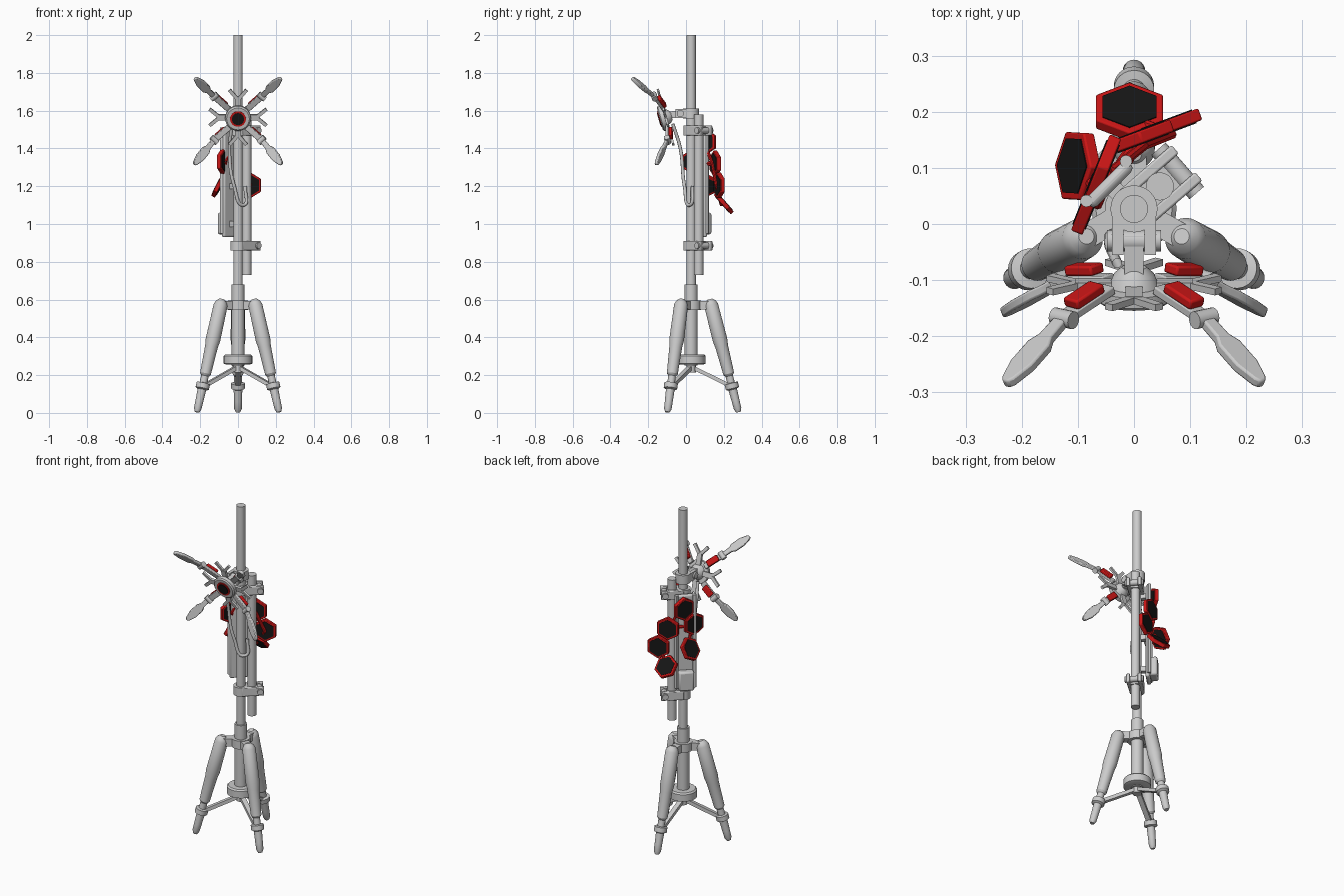
import bpy, bmesh, math
from mathutils import Vector as V, Matrix

if "Cube" in bpy.data.objects:
    bpy.data.objects.remove(bpy.data.objects["Cube"])


def material(name, rgb):
    m = bpy.data.materials.new(name)
    m.use_nodes = True
    m.diffuse_color = (*rgb, 1)
    m.node_tree.nodes["Principled BSDF"].inputs["Base Color"].default_value = (*rgb, 1)
    return m


GREY = material("light_grey", (0.6, 0.6, 0.6))
RED = material("red", (0.6, 0.008, 0.008))
BLACK = material("black", (0.008, 0.008, 0.008))
made = []


def finish(name, bm, mat):
    bmesh.ops.recalc_face_normals(bm, faces=bm.faces)
    me = bpy.data.meshes.new(name)
    bm.to_mesh(me)
    bm.free()
    me.materials.append(mat)
    ob = bpy.data.objects.new(name, me)
    bpy.context.collection.objects.link(ob)
    made.append(ob)
    return ob


def frame(origin, x_dir, hint):
    """Axes with x along x_dir and z as near to hint as possible."""
    x = V(x_dir).normalized()
    y = V(hint).cross(x).normalized()
    z = x.cross(y)
    m = Matrix((x, y, z)).transposed().to_4x4()
    m.translation = V(origin)
    return m


def lathe(name, p, q, profile, mat=GREY, n=24):
    """Turned part from p to q; profile is (fraction, radius)."""
    p, q = V(p), V(q)
    d = q - p
    m = frame(p, d, (1, 0.01, 0) if abs(d.normalized().x) < 0.8 else (0, 0, 1))
    bm = bmesh.new()
    rings = []
    for t, r in profile:
        rings.append([bm.verts.new(m @ V((t * d.length, r * math.cos(k * math.tau / n),
                                          r * math.sin(k * math.tau / n)))) for k in range(n)])
    for a, b in zip(rings, rings[1:]):
        for k in range(n):
            bm.faces.new((a[k], a[(k + 1) % n], b[(k + 1) % n], b[k]))
    bm.faces.new(rings[0])
    bm.faces.new(rings[-1])
    return finish(name, bm, mat)


def rod(name, p, q, r, mat=GREY, n=24):
    return lathe(name, p, q, [(0, r), (1, r)], mat, n)


def prism(name, m, outline, thick, mat=GREY, bevel=0):
    """Outline in the local xy plane, thickened both ways along local z."""
    bm = bmesh.new()
    lo, hi = [[bm.verts.new(m @ V((x, y, s * thick / 2))) for x, y in outline] for s in (-1, 1)]
    bm.faces.new(lo)
    bm.faces.new(hi)
    for k in range(len(lo)):
        j = (k + 1) % len(lo)
        bm.faces.new((lo[k], lo[j], hi[j], hi[k]))
    ob = finish(name, bm, mat)
    if bevel:
        b = ob.modifiers.new("soft_edges", "BEVEL")
        b.width, b.segments = bevel, 2
    return ob


def bar(name, p, q, wide, thick, hint, mat=GREY, bevel=0):
    d = V(q) - V(p)
    w, l = wide / 2, d.length
    return prism(name, frame(p, d, hint), [(0, -w), (l, -w), (l, w), (0, w)], thick, mat, bevel)


# Main mast, sleeve and side pole
C = V((0, 0.027, 0))
S = V((0.046, 0.067, 0))
UP = V((0, 0, 1))
rod("main_mast", C + UP * 0.3, C + UP * 2, 0.025)
rod("mast_sleeve", C + UP * 0.25, C + UP * 0.68, 0.034)
lathe("base_collar", C + UP * 0.255, C + UP * 0.31, [(0, 0.06), (0.1, 0.076), (0.85, 0.076), (1, 0.068)])
rod("hinge_collar", C + UP * 0.545, C + UP * 0.595, 0.052)
rod("strut_hub", C + UP * 0.215, C + UP * 0.26, 0.025)
rod("side_pole", S + UP * 0.73, S + UP * 1.58, 0.025)

# Three tripod legs
for k in range(3):
    a = math.radians(90 + 120 * k)
    out = V((math.cos(a), math.sin(a), 0))
    top, foot = C + out * 0.098 + UP * 0.602, C + out * 0.251 + UP * 0.004
    lathe("tripod_leg", top, foot, [
        (0, 0.014), (0.02, 0.028), (0.05, 0.037), (0.36, 0.039), (0.42, 0.034), (0.66, 0.029),
        (0.68, 0.02), (0.74, 0.02), (0.745, 0.036), (0.79, 0.036), (0.8, 0.023),
        (0.9, 0.021), (0.97, 0.02), (1, 0.012)])
    bar("leg_hinge", C + out * 0.03 + UP * 0.57, C + out * 0.1 + UP * 0.57, 0.045, 0.045, UP)
    bar("leg_strut", C + out * 0.01 + UP * 0.24, C + out * 0.212 + UP * 0.14, 0.028, 0.02, UP)

# Two clamps joining mast and side pole
along = (S - C).normalized()
across = V((along.y, -along.x, 0))
for z in (0.885, 1.495):
    o = C + UP * z
    rod("clamp_ring", o - UP * 0.026, o + UP * 0.026, 0.041)
    for s in (-1, 1):
        e = o + across * 0.032 * s
        bar("clamp_jaw", e, e + along * 0.125, 0.02, 0.052, UP, GREY, 0.004)
    b = o + along * 0.103
    rod("clamp_bolt", b - across * 0.052, b + across * 0.052, 0.017)
    bar("clamp_block", o, o + along * 0.09, 0.05, 0.046, UP)

# Back carrier board with a control box
out = V((-0.707, 0.707, 0))
side = V((0.707, 0.707, 0))
B = C + out * 0.062
bar("carrier_board", B + UP * 0.93, B + UP * 1.51, 0.105, 0.024, out, GREY, 0.01)
for s in (-1, 1):
    e = B + side * 0.05 * s + out * 0.008
    rod("carrier_rail", e + UP * 0.95, e + UP * 1.51, 0.011, n=12)
bar("control_box", B + out * 0.03 + UP * 0.945, B + out * 0.03 + UP * 1.06, 0.085, 0.045, out, GREY, 0.01)
for z in (1.0, 1.2, 1.46):
    bar("carrier_bracket", C + UP * z, B + UP * z, 0.03, 0.03, UP)


def hexagon(r):
    return [(r * math.cos(k * math.tau / 6), r * math.sin(k * math.tau / 6)) for k in range(6)]


# Folding solar panels: red frames with black cells on both sides
left_n, right_n = V((-0.35, 0.94, 0)), V((-0.93, 0.37, 0))
panels = [((-0.055, 0.1, 1.435), right_n), ((-0.08, 0.04, 1.33), right_n),
          ((-0.1, 0.103, 1.205), V((-0.88, 0.05, 0.47))),
          ((0.012, 0.155, 1.32), left_n), ((0.062, 0.175, 1.205), left_n),
          ((-0.008, 0.2, 1.11), V((0, 0.75, 0.66)))]
for c, n in panels:
    m = frame(c, UP - n * UP.dot(n), n)
    prism("panel_frame", m, hexagon(0.069), 0.022, RED, 0.003)
    prism("panel_cell", m, hexagon(0.056), 0.026, BLACK)
# Red folding links behind the panels
for (i, j) in ((0, 1), (1, 2), (3, 4), (4, 5), (0, 3)):
    p, q = [V(panels[k][0]) - panels[k][1] * 0.016 for k in (i, j)]
    rod("panel_link", p, q, 0.009, RED, 8)
for c, n in (panels[0], panels[3]):
    rod("panel_mount", B + UP * c[2], c, 0.013, RED, 8)

# Hanging cable
cu = bpy.data.curves.new("cable", "CURVE")
cu.dimensions = "3D"
cu.bevel_depth, cu.bevel_resolution = 0.009, 3
sp = cu.splines.new("BEZIER")
path = [(-0.03, -0.07, 1.53), (-0.045, -0.03, 1.4), (-0.02, -0.008, 1.2),
        (0.03, 0.02, 1.1), (0.038, 0.035, 1.2)]
sp.bezier_points.add(len(path) - 1)
for pt, co in zip(sp.bezier_points, path):
    pt.co = co
    pt.handle_left_type = pt.handle_right_type = "AUTO"
cable = bpy.data.objects.new("cable", cu)
bpy.context.collection.objects.link(cable)
cu.materials.append(GREY)

# Head bracket on the mast
o = C + UP * 1.585
rod("head_clamp", o - UP * 0.027, o + UP * 0.027, 0.042)
for s in (-1, 1):
    bar("head_fork", o + V((0.029 * s, 0, 0)), (0.029 * s, -0.055, 1.585), 0.02, 0.05, UP)
rod("head_pin", (-0.048, -0.03, 1.585), (0.048, -0.03, 1.585), 0.019)
bar("head_neck", (0, -0.02, 1.585), (0, -0.105, 1.575), 0.034, 0.036, UP)

# Round head, facing forward and slightly down
N = V((0, -0.963, -0.27))
U = V((0, -0.27, 0.963))
X = V((1, 0, 0))
H = V((0, -0.125, 1.56))
lathe("head_body", H - N * 0.05, H + N * 0.014,
      [(0, 0.022), (0.2, 0.036), (0.55, 0.045), (0.6, 0.068), (0.9, 0.068), (1, 0.06)], GREY, 32)
rod("head_ring", H, H + N * 0.018, 0.042, RED)
rod("head_lens", H, H + N * 0.021, 0.033, BLACK, 12)

# Forked antennas around the head
for k in range(4):
    a = k * math.pi / 2
    r, t = X * math.cos(a) + U * math.sin(a), U * math.cos(a) - X * math.sin(a)
    o = H - N * 0.018
    fork = o + r * 0.105
    bar("fork_stem", o + r * 0.04, fork, 0.03, 0.014, N)
    for s in (-1, 1):
        bar("fork_prong", fork - r * 0.008, fork + r * 0.045 + t * 0.045 * s, 0.018, 0.012, N)

# Four jointed claws with red links and leaf-shaped tips
claws = [((0.045, -0.115, 1.605), (0.125, -0.168, 1.675), (0.228, -0.285, 1.772)),
         ((0.045, -0.098, 1.515), (0.125, -0.098, 1.445), (0.232, -0.158, 1.315))]
for s in (-1, 1):
    for pts in claws:
        base, mid, tip = [V((x * s, y, z)) for x, y, z in pts]
        bar("claw_arm", base, mid, 0.032, 0.016, N, GREY, 0.003)
        back = -N * 0.018
        bar("claw_link", base.lerp(mid, 0.25) + back, base.lerp(mid, 0.85) + back, 0.036, 0.018, N, RED, 0.004)
        d = tip - mid
        j = d.cross(N).normalized()
        rod("claw_joint", mid - j * 0.022, mid + j * 0.022, 0.016, n=16)
        l = d.length
        half = [(0, 0.013), (0.3, 0.014), (0.42, 0.024), (0.72, 0.024), (0.95, 0.013), (1, 0.006)]
        shape = [(x * l, y) for x, y in half] + [(x * l, -y) for x, y in reversed(half)]
        prism("claw_tip", frame(mid, d, N), shape, 0.018, GREY, 0.004)

# Smooth rounded parts while keeping edges crisp
bpy.ops.object.select_all(action="DESELECT")
for ob in made:
    ob.select_set(True)
bpy.context.view_layer.objects.active = made[0]
bpy.ops.object.shade_smooth_by_angle(angle=math.radians(30))
